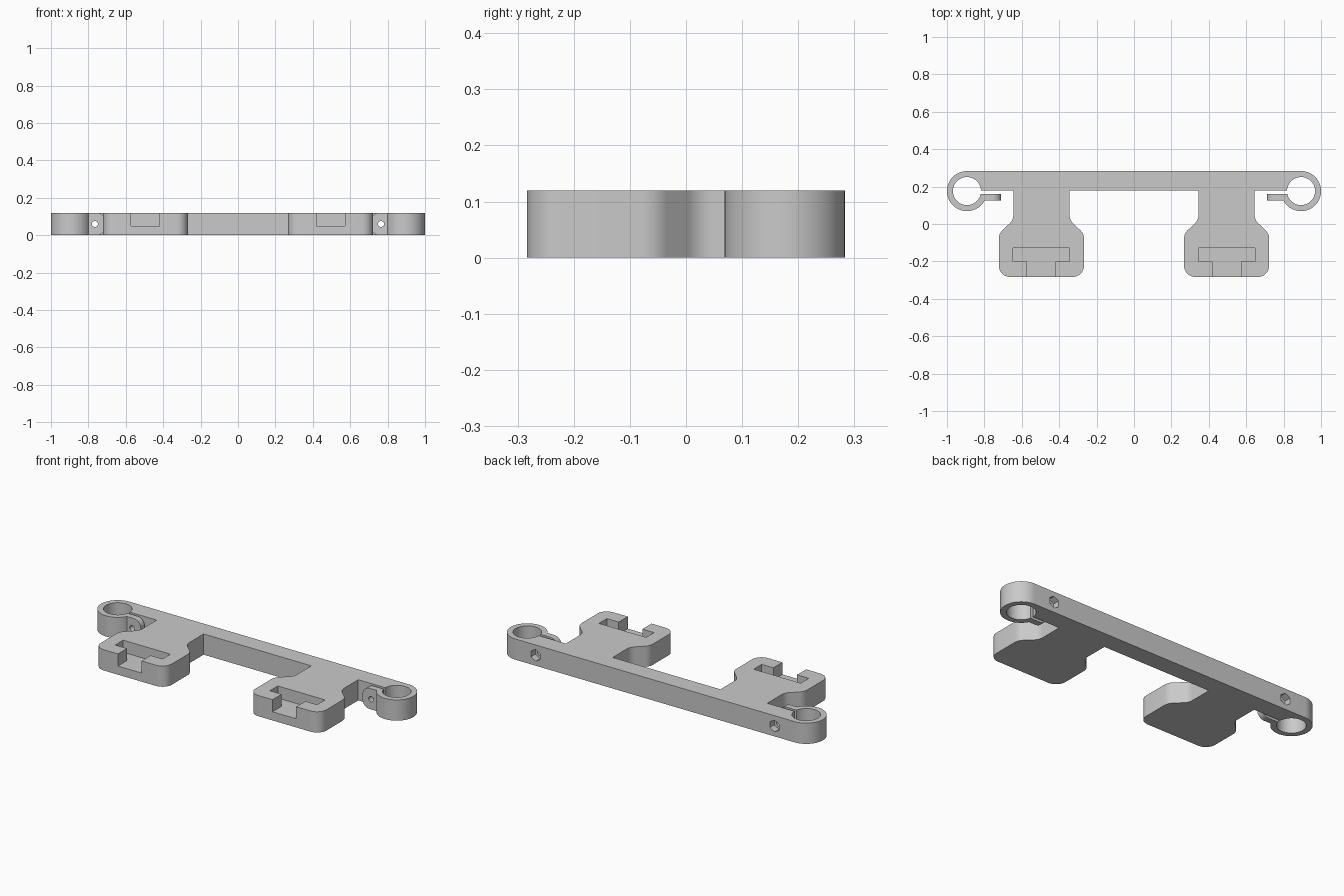
import bpy, bmesh
from math import sin, cos, asin, pi, radians
from mathutils import Vector, Matrix

cube = bpy.data.objects.get("Cube")
if cube:
    bpy.data.objects.remove(cube, do_unlink=True)

grey = bpy.data.materials.new("plain grey")
grey.use_nodes = True
colour = (0.59, 0.59, 0.59, 1)
grey.diffuse_color = colour
grey.node_tree.nodes["Principled BSDF"].inputs["Base Color"].default_value = colour

H = 0.12                         # overall thickness
RING = Vector((0.893, 0.176))    # clamp ring centre
R_OUT, R_IN = 0.107, 0.075
BAR_BACK, BAR_FRONT = RING.y + R_OUT, 0.178
SLIT = 0.16                      # front edge of the clamp slit
SCREW_X, MID = 0.765, 0.495      # clamp screw and pad centres


def arc(centre, r, a, b, n=40):
    return [Vector((centre[0] + r * cos(a + (b - a) * i / n),
                    centre[1] + r * sin(a + (b - a) * i / n))) for i in range(n + 1)]


def fillet(prev, corner, nxt, r, n=8):
    """Points of a round of radius r at a corner."""
    p, c, q = Vector(prev), Vector(corner), Vector(nxt)
    u, v = (p - c).normalized(), (q - c).normalized()
    half = u.angle(v) / 2
    centre = c + (u + v).normalized() * (r / sin(half))
    tangent = r * cos(half) / sin(half)
    start, end = c + u * tangent - centre, c + v * tangent - centre
    sweep = pi - 2 * half
    return [centre + (start * sin(sweep * (1 - i / n)) + end * sin(sweep * i / n)) / sin(sweep)
            for i in range(n + 1)]


def prism(name, points, depth, matrix=Matrix()):
    """Closed solid from a flat outline, extruded along local z."""
    bm = bmesh.new()
    low = [bm.verts.new((p[0], p[1], 0)) for p in points]
    high = [bm.verts.new((p[0], p[1], depth)) for p in points]
    bm.faces.new(low)
    bm.faces.new(high)
    for i in range(len(low)):
        bm.faces.new((low[i - 1], low[i], high[i], high[i - 1]))
    bm.transform(matrix)
    bmesh.ops.recalc_face_normals(bm, faces=bm.faces)
    if bm.calc_volume(signed=True) < 0:
        bmesh.ops.reverse_faces(bm, faces=bm.faces)
    mesh = bpy.data.meshes.new(name)
    bm.to_mesh(mesh)
    bm.free()
    mesh.materials.append(grey)
    obj = bpy.data.objects.new(name, mesh)
    bpy.context.collection.objects.link(obj)
    return obj


def boolean(target, tool, operation):
    bpy.context.view_layer.objects.active = target
    mod = target.modifiers.new("cut", "BOOLEAN")
    mod.operation, mod.solver, mod.object = operation, "EXACT", tool
    bpy.ops.object.modifier_apply(modifier=mod.name)
    bpy.data.objects.remove(tool, do_unlink=True)


def along_y(x, y, z):
    """Stand an outline up in the x-z plane, extruding toward +y."""
    return Matrix.Translation((x, y, z)) @ Matrix(((1, 0, 0, 0), (0, 0, 1, 0),
                                                   (0, 1, 0, 0), (0, 0, 0, 1)))


# Outline of the left half: split clamp ring, then arm and pad
slit_out = -pi - asin((SLIT - RING.y) / R_OUT)
slit_in = -pi - asin((SLIT - RING.y) / R_IN)
bar_in = pi - asin((BAR_FRONT - RING.y) / R_IN)
half = arc(RING, R_OUT, pi / 2, slit_out, 64)
half += arc(RING, R_IN, slit_in, bar_in, 64)

arm, pad = 0.15, 0.2275
corners = [(arm, BAR_FRONT), (arm, 0.0225), (pad, -0.0525), (pad, -0.283), (0, -0.283)]
side = [Vector(corners[0])]
for i in (1, 2, 3):
    side += fillet(corners[i - 1], corners[i], corners[i + 1], 0.06)
half += [Vector((MID + p.x, p.y)) for p in side]
half += [Vector((MID - p.x, p.y)) for p in reversed(side)]
outline = half + [Vector((-p.x, p.y)) for p in reversed(half)]
bracket = prism("bracket", outline, H)

for s in (1, -1):
    # Clamp tab with rounded free end
    x0, x1 = 0.812, 0.71
    tab = [Vector((x0, 0))]
    tab += fillet((x0, 0), (x1, 0), (x1, H), 0.045)
    tab += fillet((x1, 0), (x1, H), (x0, H), 0.045) + [Vector((x0, H))]
    boolean(bracket, prism("clamp_tab", [(s * p.x, p.y) for p in tab],
                           SLIT - 0.125, along_y(0, 0.125, 0)), "UNION")
    # T-shaped slot open to the top and front
    wide, neck, front, step, back = 0.151, 0.076, -0.35, -0.2, -0.127
    right = [(neck, front), (neck, step), (wide, step), (wide, back)]
    slot = right + [(-x, y) for x, y in reversed(right)]
    boolean(bracket, prism("slot_cutter", slot, H,
                           Matrix.Translation((s * MID, 0, 0.05))), "DIFFERENCE")
    # Screw hole and hexagonal nut pocket
    boolean(bracket, prism("screw_cutter", arc((0, 0), 0.016, 0, 2 * pi, 24)[:-1],
                           0.3, along_y(s * SCREW_X, 0.09, H / 2)), "DIFFERENCE")
    boolean(bracket, prism("nut_cutter", arc((0, 0), 0.034, pi / 2, pi * 2.5, 6)[:-1],
                           0.1, along_y(s * SCREW_X, BAR_BACK - 0.04, H / 2)), "DIFFERENCE")

bpy.ops.object.select_all(action="DESELECT")
bracket.select_set(True)
bpy.context.view_layer.objects.active = bracket
bpy.ops.object.shade_smooth_by_angle(angle=radians(30))
